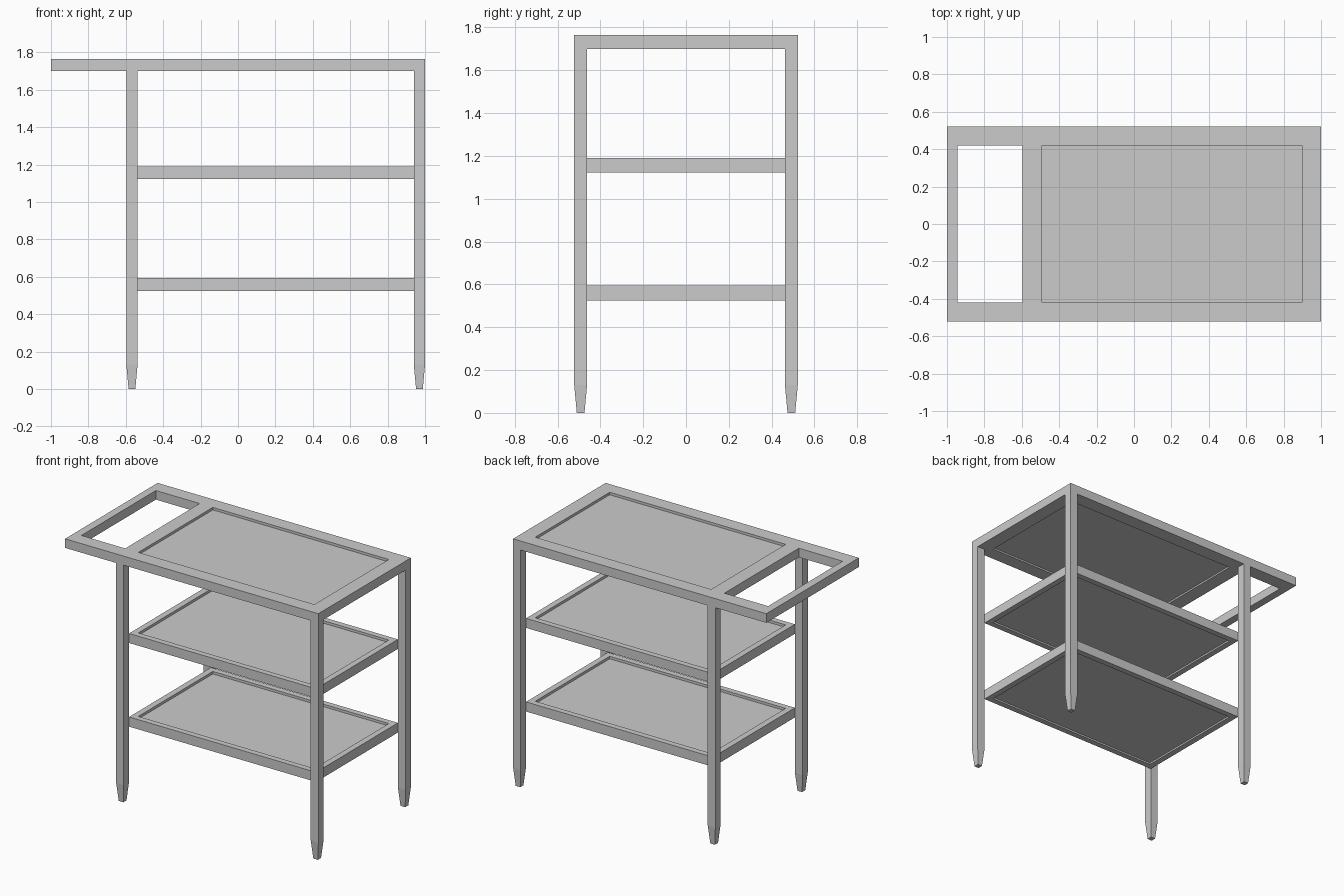
import bpy, bmesh

if "Cube" in bpy.data.objects:
    bpy.data.objects.remove(bpy.data.objects["Cube"])

# Shared panel opening (x0, x1, y0, y1) of the tabletop and both shelves
PANEL = (-0.493, 0.897, -0.42, 0.42)


def finish(name, bm):
    bmesh.ops.remove_doubles(bm, verts=bm.verts, dist=1e-5)
    bmesh.ops.recalc_face_normals(bm, faces=bm.faces)
    mesh = bpy.data.meshes.new(name)
    bm.to_mesh(mesh)
    bm.free()
    obj = bpy.data.objects.new(name, mesh)
    bpy.context.collection.objects.link(obj)
    return obj


def framed_board(name, xs, ys, z0, z1, holes, panel, top_depth=0.018, low_depth=0.012):
    """Board on a grid of cells: some cells are open, one is a sunken panel."""
    bm = bmesh.new()
    cols, rows = len(xs) - 1, len(ys) - 1

    def level(i, j):
        if not (0 <= i < cols and 0 <= j < rows) or (i, j) in holes:
            return None
        if (i, j) == panel:
            return (z0 + low_depth, z1 - top_depth)
        return (z0, z1)

    def face(pts):
        bm.faces.new([bm.verts.new(p) for p in pts])

    def wall(a, b, lo, hi):
        if hi - lo > 1e-6:
            face([(*a, lo), (*b, lo), (*b, hi), (*a, hi)])

    for i in range(cols):
        for j in range(rows):
            here = level(i, j)
            if here is None:
                continue
            c = [(xs[i], ys[j]), (xs[i + 1], ys[j]),
                 (xs[i + 1], ys[j + 1]), (xs[i], ys[j + 1])]
            for z in here:
                face([(*p, z) for p in c])
            # Walls towards open or thinner neighbours
            for k, (di, dj) in enumerate([(0, -1), (1, 0), (0, 1), (-1, 0)]):
                a, b = c[k], c[(k + 1) % 4]
                near = level(i + di, j + dj)
                if near is None:
                    wall(a, b, *here)
                else:
                    wall(a, b, here[0], near[0])
                    wall(a, b, near[1], here[1])
    return finish(name, bm)


def leg(name, x, y, half=0.03, foot=0.018, taper=0.13, top=1.70):
    """Square post with a tapered foot."""
    bm = bmesh.new()
    rings = [[bm.verts.new((x + sx * h, y + sy * h, z))
              for sx, sy in ((-1, -1), (1, -1), (1, 1), (-1, 1))]
             for h, z in ((foot, 0), (half, taper), (half, top))]
    for lo, hi in zip(rings, rings[1:]):
        for k in range(4):
            n = (k + 1) % 4
            bm.faces.new((lo[k], lo[n], hi[n], hi[k]))
    bm.faces.new(rings[0])
    bm.faces.new(rings[-1])
    return finish(name, bm)


px0, px1, py0, py1 = PANEL

# Tabletop with open handle loop on the left
framed_board("tabletop", [-1, -0.943, -0.597, px0, px1, 1],
             [-0.522, py0, py1, 0.522], 1.70, 1.765, {(1, 1)}, (3, 1))

# Two shelves fitting between the legs
for name, z0, z1 in (("lower_shelf", 0.525, 0.594), ("middle_shelf", 1.122, 1.19)):
    framed_board(name, [-0.537, px0, px1, 0.94],
                 [-0.462, py0, py1, 0.462], z0, z1, set(), (1, 1))

# Four legs
for side, x in (("left", -0.567), ("right", 0.97)):
    for end, y in (("front", -0.492), ("back", 0.492)):
        leg(f"{end}_{side}_leg", x, y)
